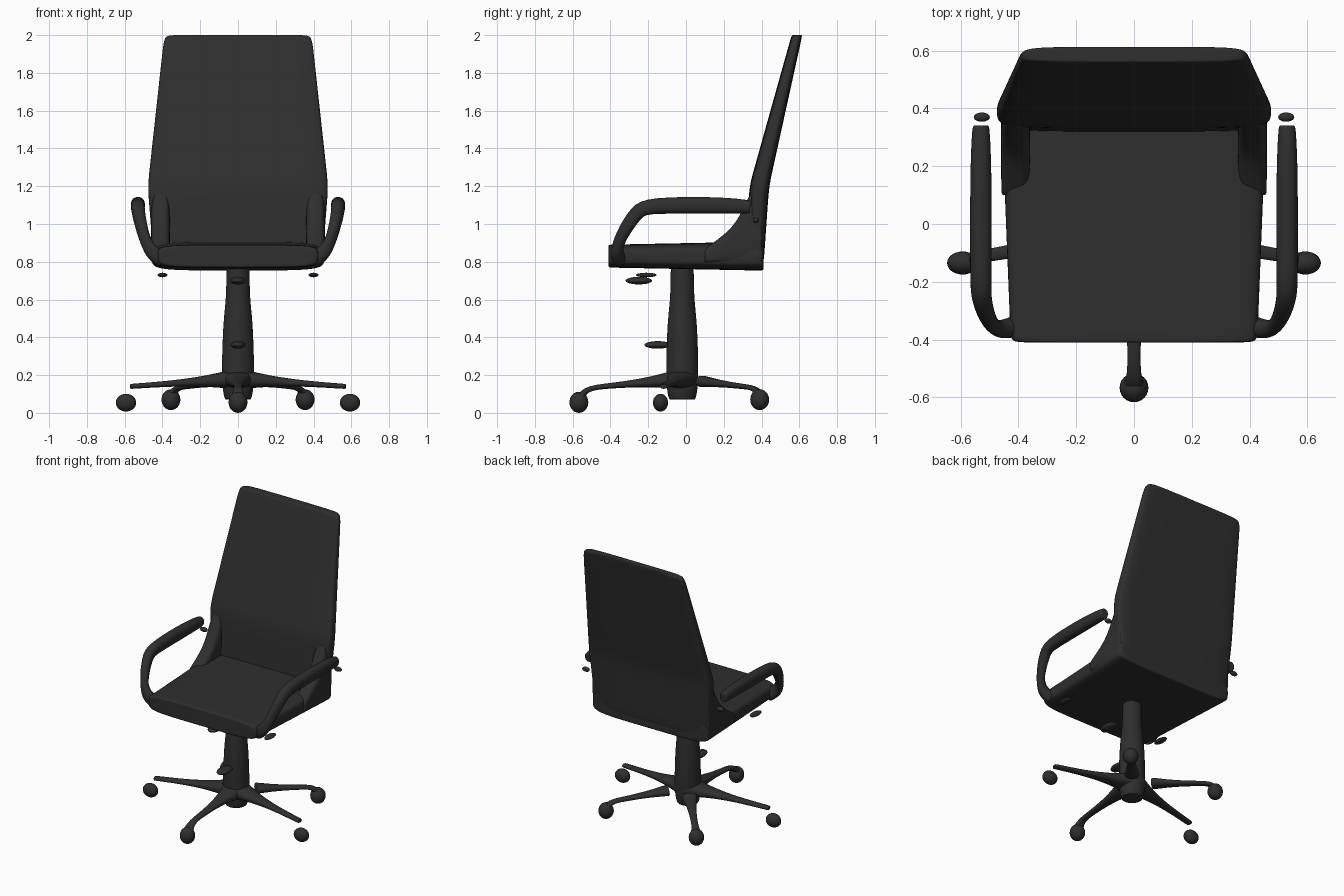
import bpy, bmesh
from math import cos, sin, pi, copysign
from mathutils import Vector

if "Cube" in bpy.data.objects:
    bpy.data.objects.remove(bpy.data.objects["Cube"])

black = bpy.data.materials.new("charcoal black")
black.use_nodes = True
black.diffuse_color = (0.028, 0.028, 0.028, 1)
shader = black.node_tree.nodes["Principled BSDF"]
shader.inputs["Base Color"].default_value = black.diffuse_color
shader.inputs["Roughness"].default_value = 0.8

X, Y, Z = Vector((1, 0, 0)), Vector((0, 1, 0)), Vector((0, 0, 1))


def ring(center, u, v, sides=24, power=0.4):
    """Rounded cross-section spanned by the half-axes u and v."""
    points = []
    for i in range(sides):
        angle = 2 * pi * (i + 0.5) / sides
        c, s = cos(angle), sin(angle)
        points.append(center + u * copysign(abs(c) ** power, c)
                      + v * copysign(abs(s) ** power, s))
    return points


def shrunk(points):
    """Slightly smaller copy of a ring, which tightens a rounded end."""
    middle = sum(points, Vector()) / len(points)
    return [middle.lerp(p, 0.9) for p in points]


def loft(name, rings):
    """Skin a row of rings, cap both ends and smooth the result."""
    bm = bmesh.new()
    rings = [shrunk(rings[0]), *rings, shrunk(rings[-1])]
    rows = [[bm.verts.new(p) for p in points] for points in rings]
    for low, high in zip(rows, rows[1:]):
        for i in range(len(low)):
            bm.faces.new((low[i - 1], low[i], high[i], high[i - 1]))
    bm.faces.new(rows[0])
    bm.faces.new(rows[-1])
    bmesh.ops.recalc_face_normals(bm, faces=bm.faces)
    for face in bm.faces:
        face.smooth = True
    mesh = bpy.data.meshes.new(name)
    bm.to_mesh(mesh)
    bm.free()
    mesh.materials.append(black)
    obj = bpy.data.objects.new(name, mesh)
    bpy.context.collection.objects.link(obj)
    smooth = obj.modifiers.new("smooth", "SUBSURF")
    smooth.levels = smooth.render_levels = 2


def tube(name, points, heights, width_ratio):
    """Bar along a path, with a half height for every point."""
    rings = []
    for i, (point, height) in enumerate(zip(points, heights)):
        along = points[min(i + 1, len(points) - 1)] - points[max(i - 1, 0)]
        side = along.cross(Z).normalized()
        up = side.cross(along).normalized()
        rings.append(ring(point, side * height * width_ratio, up * height, sides=12, power=0.85))
    loft(name, rings)


def blob(name, center, half_size):
    """Small rounded lump."""
    bpy.ops.mesh.primitive_uv_sphere_add(segments=24, ring_count=14, location=center)
    obj = bpy.context.object
    obj.name = name
    obj.scale = half_size
    obj.data.materials.append(black)
    bpy.ops.object.shade_smooth()


def leg(name, foot, start, caster=None):
    """Tapering base leg from the hub to its foot, optionally curling into a caster."""
    hub, foot = Vector((0, -0.02, 0.18)), Vector(foot)
    steps = [start + (1 - start) * i / 4 for i in range(5)]
    points = [hub.lerp(foot, t) for t in steps]
    heights = [0.014 + 0.045 * (1 - t) ** 3 for t in steps]
    if caster:
        points.append(Vector(caster))
        heights.append(0.03)
    tube(name, points, heights, width_ratio=1.6)


# Backrest: upright at the bottom, leaning and narrowing above the armrests
def back_ring(z):
    lean, drop = max(0, z - 1.2), max(0, 1.2 - z)
    front = 0.335 + 0.28 * lean - 0.05 * drop
    rear = 0.44 + 0.22 * lean - 0.07 * drop
    width = 0.48 - 0.11 * lean - 0.08 * drop
    return ring(Vector((0, (front + rear) / 2, z)), X * width, Y * (rear - front) / 2)


loft("backrest", [back_ring(0.8 + 0.1 * i) for i in range(13)])

# Seat cushion, a little wider and thicker towards the rear
loft("seat", [ring(Vector((0, y, 0.83)), X * (0.445 + 0.04 * y), Z * (0.069 + 0.02 * y))
              for y in (-0.41, -0.36, -0.2, 0, 0.2, 0.36, 0.41)])

# Column with its thicker lower sleeve
column = [(0.07, 0.07), (0.1, 0.08), (0.2, 0.09), (0.5, 0.08), (0.6, 0.063), (0.8, 0.063)]
loft("column", [ring(Vector((0, -0.02, z)), X * r, Y * r, sides=16, power=1) for z, r in column])
blob("column_lever", (0, -0.15, 0.36), (0.04, 0.07, 0.02))
blob("tilt_knob", (0, -0.25, 0.7), (0.04, 0.07, 0.02))

# Front leg
front_caster = (0, -0.567, 0.056)
leg("front_leg", (0, -0.54, 0.13), 0, front_caster)
blob("front_caster", front_caster, (0.05, 0.05, 0.056))

for side, s in (("left", 1), ("right", -1)):
    # Side and rear legs with casters
    leg(side + "_leg", (s * 0.57, -0.12, 0.14), 0)
    blob(side + "_caster", (s * 0.593, -0.135, 0.054), (0.054, 0.04, 0.047))
    rear_caster = (s * 0.355, 0.39, 0.07)
    leg(side + "_rear_leg", (s * 0.34, 0.38, 0.13), 0.25, rear_caster)
    blob(side + "_rear_caster", rear_caster, (0.05, 0.05, 0.055))

    # Raised wing where the seat meets the back
    base = 0.79
    wing = [(0.1, 0.87), (0.2, 0.94), (0.28, 1.02), (0.35, 1.2), (0.4, 1.2)]
    loft(side + "_wing", [ring(Vector((s * 0.41, y, (base + top) / 2)), X * 0.05, Z * (top - base) / 2,
                               power=0.6) for y, top in wing])

    # Armrest pad flowing into its front strut
    path = [(0.53, 0.34, 1.09), (0.53, 0.2, 1.1), (0.53, -0.2, 1.1), (0.53, -0.26, 1.07),
            (0.5, -0.35, 0.93), (0.46, -0.37, 0.85), (0.4, -0.35, 0.81)]
    tube(side + "_armrest", [Vector((s * x, y, z)) for x, y, z in path],
         [0.036, 0.046, 0.046, 0.042, 0.034, 0.042, 0.045], width_ratio=0.85)
    blob(side + "_arm_bolt", (s * 0.527, 0.37, 1.02), (0.028, 0.016, 0.016))
    blob(side + "_seat_lever", (s * 0.4, -0.21, 0.73), (0.026, 0.055, 0.012))
